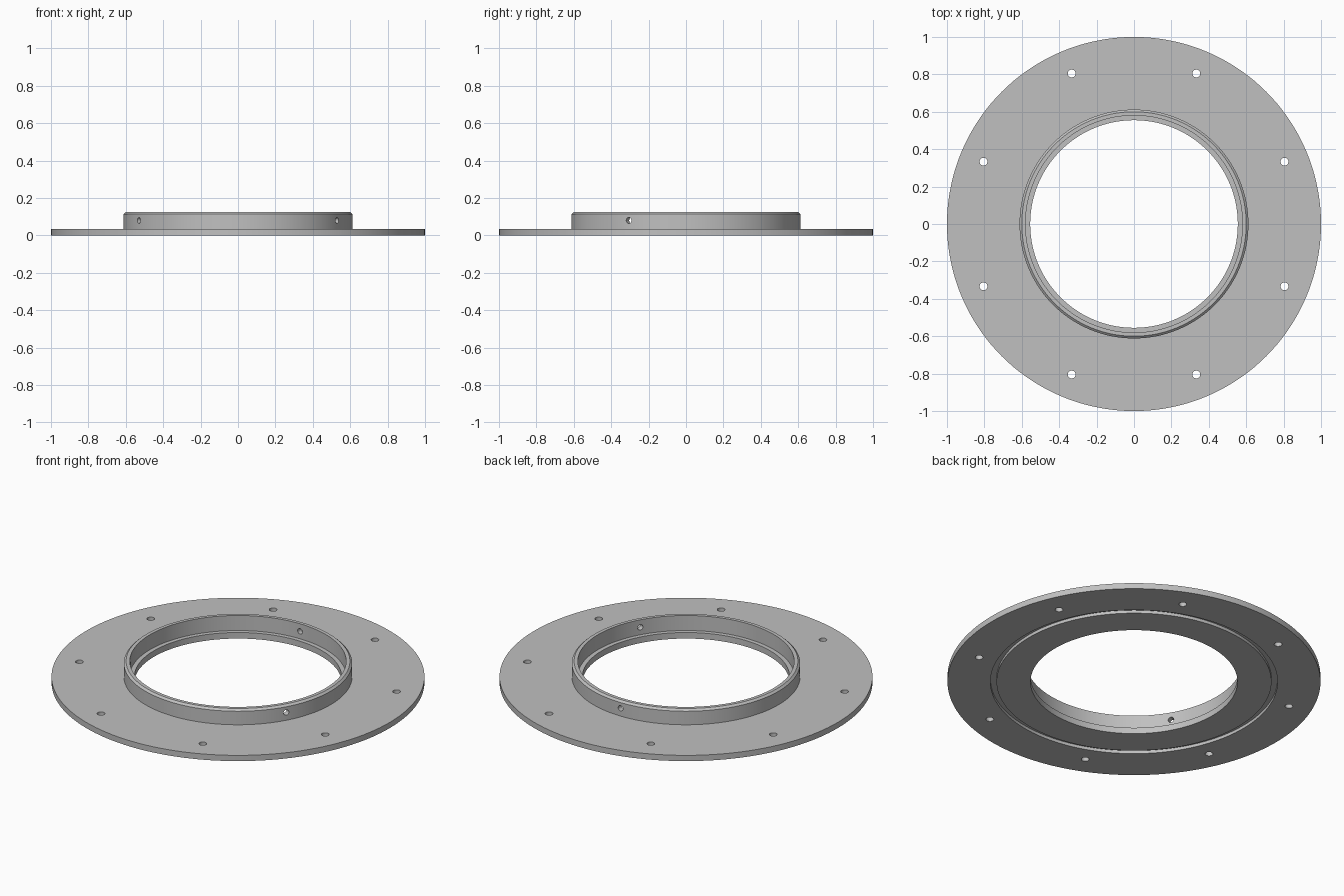
import bpy
import bmesh
from math import pi, radians
from mathutils import Matrix

cube = bpy.data.objects.get("Cube")
if cube:
    bpy.data.objects.remove(cube)

SEGMENTS = 144

metal = bpy.data.materials.new("plain grey metal")
metal.use_nodes = True
grey = (0.53, 0.53, 0.53, 1)
metal.diffuse_color = grey
metal.node_tree.nodes["Principled BSDF"].inputs["Base Color"].default_value = grey


def add_object(name, bm):
    mesh = bpy.data.meshes.new(name)
    bmesh.ops.recalc_face_normals(bm, faces=bm.faces)
    bm.to_mesh(mesh)
    bm.free()
    mesh.materials.append(metal)
    obj = bpy.data.objects.new(name, mesh)
    bpy.context.collection.objects.link(obj)
    return obj


def lathe(name, profile):
    """Spin a closed (radius, height) profile around the z axis."""
    bm = bmesh.new()
    verts = [bm.verts.new((r, 0, z)) for r, z in profile]
    edges = [bm.edges.new((v, verts[i - 1])) for i, v in enumerate(verts)]
    bmesh.ops.spin(bm, geom=verts + edges, cent=(0, 0, 0), axis=(0, 0, 1),
                   angle=2 * pi, steps=SEGMENTS, use_duplicate=False)
    bmesh.ops.remove_doubles(bm, verts=bm.verts, dist=0.0005)
    return add_object(name, bm)


def add_drill(bm, radius, length, matrix):
    bmesh.ops.create_cone(bm, cap_ends=True, segments=24, radius1=radius,
                          radius2=radius, depth=length, matrix=matrix)


# Flange with raised collar, stepped bore and a groove underneath
flange = lathe("flange_ring", [
    (0.555, 0), (0.737, 0), (0.737, 0.018), (0.77, 0.018), (0.77, 0),
    (1, 0), (1, 0.034), (0.612, 0.034), (0.612, 0.114), (0.6, 0.125),
    (0.58, 0.125), (0.58, 0.036), (0.555, 0.036)])

# Eight bolt holes through the flange, three screw holes through the collar
drills = bmesh.new()
for i in range(8):
    turn = Matrix.Rotation(radians(22.5 + 45 * i), 4, 'Z')
    add_drill(drills, 0.021, 0.2, turn @ Matrix.Translation((0.871, 0, 0)))
for angle in (90, 210, 330):
    turn = Matrix.Rotation(radians(angle), 4, 'Z')
    place = Matrix.Translation((0.6, 0, 0.08))
    add_drill(drills, 0.016, 0.12, turn @ place @ Matrix.Rotation(pi / 2, 4, 'Y'))
cutter = add_object("hole_drills", drills)
cutter.hide_render = True

cut = flange.modifiers.new("holes", 'BOOLEAN')
cut.operation = 'DIFFERENCE'
cut.solver = 'EXACT'
cut.object = cutter

# Apply the holes and shade the round walls smoothly
bpy.ops.object.select_all(action='DESELECT')
flange.select_set(True)
bpy.context.view_layer.objects.active = flange
bpy.ops.object.modifier_apply(modifier=cut.name)
bpy.data.objects.remove(cutter)
bpy.ops.object.shade_smooth_by_angle(angle=radians(30))
